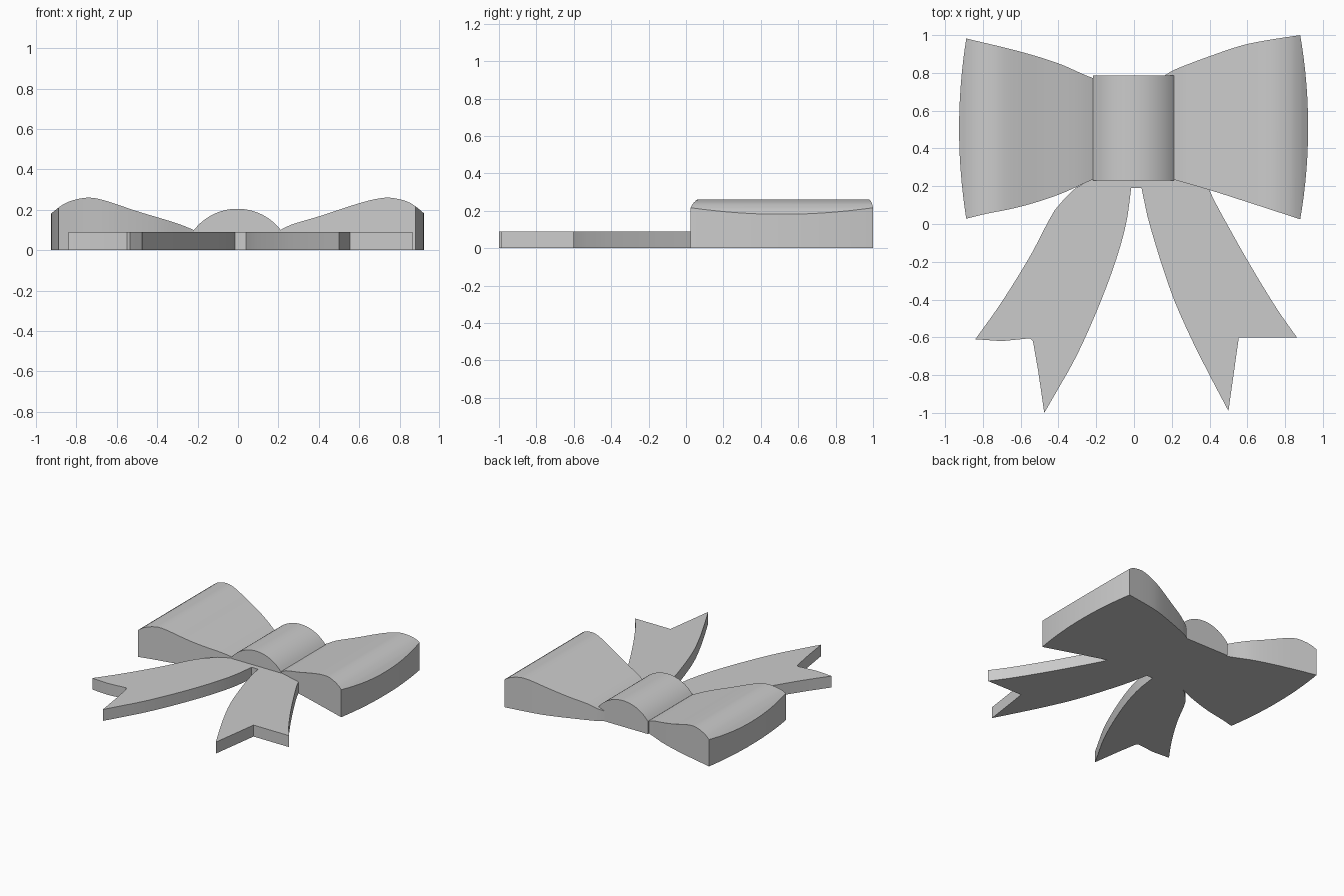
import bpy, bmesh, math

if "Cube" in bpy.data.objects:
    bpy.data.objects.remove(bpy.data.objects["Cube"])


def finish(bm, name):
    bmesh.ops.recalc_face_normals(bm, faces=bm.faces[:])
    me = bpy.data.meshes.new(name)
    bm.to_mesh(me)
    bm.free()
    ob = bpy.data.objects.new(name, me)
    bpy.context.collection.objects.link(ob)
    bpy.ops.object.select_all(action='DESELECT')
    bpy.context.view_layer.objects.active = ob
    ob.select_set(True)
    bpy.ops.object.shade_smooth_by_angle(angle=math.radians(30))
    return ob


def curve_at(pts, x):
    """Smooth curve through (x, value) points, evaluated at x."""
    n = len(pts)
    x = min(max(x, pts[0][0]), pts[-1][0])
    i = max(k for k in range(n - 1) if pts[k][0] <= x)

    def slope(k):
        a, b = pts[max(k - 1, 0)], pts[min(k + 1, n - 1)]
        return (b[1] - a[1]) / (b[0] - a[0])
    h = pts[i + 1][0] - pts[i][0]
    t = (x - pts[i][0]) / h
    return ((2*t**3 - 3*t**2 + 1) * pts[i][1] + (t**3 - 2*t**2 + t) * h * slope(i)
            + (3*t**2 - 2*t**3) * pts[i + 1][1] + (t**3 - t**2) * h * slope(i + 1))


def loft(name, columns):
    """Solid from columns (x, y_low, y_high, height) standing on z = 0."""
    bm = bmesh.new()
    rings = [[bm.verts.new(p) for p in ((x, a, 0), (x, b, 0), (x, b, z), (x, a, z))]
             for x, a, b, z in columns]
    for r, s in zip(rings, rings[1:]):
        for k in range(4):
            bm.faces.new((r[k], r[(k + 1) % 4], s[(k + 1) % 4], s[k]))
    bm.faces.new(rings[0])
    bm.faces.new(rings[-1])
    return finish(bm, name)


def bow_loop(name, side, low, high, height, tip):
    """Puffed loop: plan edges and height run outwards; outer end bulges to tip."""
    x0, corner = high[0][0], high[-1][0]
    xs = [x0 + (corner - x0) * i / 28 for i in range(29)]
    cols = [(side * x, curve_at(low, x), curve_at(high, x), curve_at(height, x)) for x in xs]
    mid, half = (low[-1][1] + high[-1][1]) / 2, (high[-1][1] - low[-1][1]) / 2
    for u in (0.88, 0.75, 0.6, 0.45, 0.3, 0.12):
        x = tip - (tip - corner) * u * u
        cols.append((side * x, mid - half * u, mid + half * u, curve_at(height, x)))
    return loft(name, cols)


def tail(name, edges, height=0.09):
    """Flat ribbon tail: each edge is a smooth chain of (y, x) points."""
    outline = []
    for pts, steps in edges:
        fwd = sorted(pts)
        for i in range(steps + 1):
            y = pts[0][0] + (pts[-1][0] - pts[0][0]) * i / steps
            outline.append((curve_at(fwd, y), y, 0))
    bm = bmesh.new()
    base = bm.faces.new([bm.verts.new(p) for p in outline])
    top = bmesh.ops.extrude_face_region(bm, geom=[base])
    verts = [g for g in top['geom'] if isinstance(g, bmesh.types.BMVert)]
    bmesh.ops.translate(bm, verts=verts, vec=(0, 0, height))
    if base.is_valid and len(bm.faces) == len(outline) + 1:
        bm.faces.new([v for v in base.verts])
    return finish(bm, name)


# Loops
bow_loop("right_loop", 1,
         [(0.16, 0.25), (0.21, 0.235), (0.4, 0.18), (0.65, 0.1), (0.88, 0.025)],
         [(0.16, 0.785), (0.21, 0.815), (0.4, 0.888), (0.57, 0.945), (0.7, 0.972), (0.88, 1.0)],
         [(0.16, 0.08), (0.21, 0.1), (0.26, 0.125), (0.4, 0.167), (0.62, 0.238),
          (0.73, 0.26), (0.8, 0.252), (0.86, 0.23), (0.93, 0.175)], 0.922)
bow_loop("left_loop", -1,
         [(0.18, 0.25), (0.22, 0.235), (0.4, 0.155), (0.6, 0.092), (0.8, 0.05), (0.888, 0.028)],
         [(0.18, 0.76), (0.25, 0.785), (0.4, 0.85), (0.6, 0.912), (0.888, 0.982)],
         [(0.18, 0.08), (0.22, 0.1), (0.3, 0.132), (0.5, 0.193), (0.66, 0.246),
          (0.73, 0.26), (0.79, 0.254), (0.86, 0.23), (0.93, 0.178)], 0.926)

# Centre knot: domed band
R, HALF = 0.272, 0.215
loft("knot", [(HALF * t - 0.003, 0.23, 0.785,
               0.205 - R + math.sqrt(R * R - (HALF * t) ** 2))
              for t in (i / 14 for i in range(-14, 15))])

# Tails: inner edge down, notch, outer edge up
tail("right_tail", [
    ([(0.19, 0.04), (0.0, 0.082), (-0.37, 0.2), (-0.6, 0.3), (-0.8, 0.4), (-0.99, 0.5)], 16),
    ([(-0.6, 0.555), (-0.601, 0.865)], 1),
    ([(-0.59, 0.855), (-0.45, 0.757), (-0.2, 0.605), (0.04, 0.47), (0.13, 0.422), (0.19, 0.395)], 14),
    ([(0.25, 0.2), (0.251, 0.0125)], 1),
    ([(0.191, 0.0125), (0.1905, 0.03)], 1)])
tail("left_tail", [
    ([(0.19, -0.015), (0.0, -0.042), (-0.22, -0.105), (-0.48, -0.205), (-0.71, -0.31),
      (-0.87, -0.4), (-1.0, -0.475)], 16),
    ([(-0.78, -0.507), (-0.62, -0.535)], 2),
    ([(-0.605, -0.55), (-0.62, -0.7)], 1),
    ([(-0.61, -0.84), (-0.42, -0.705), (-0.17, -0.55), (0.03, -0.445), (0.1, -0.4), (0.19, -0.31)], 14),
    ([(0.25, -0.2), (0.251, 0.0125)], 1),
    ([(0.191, 0.0125), (0.1905, -0.005)], 1)])
